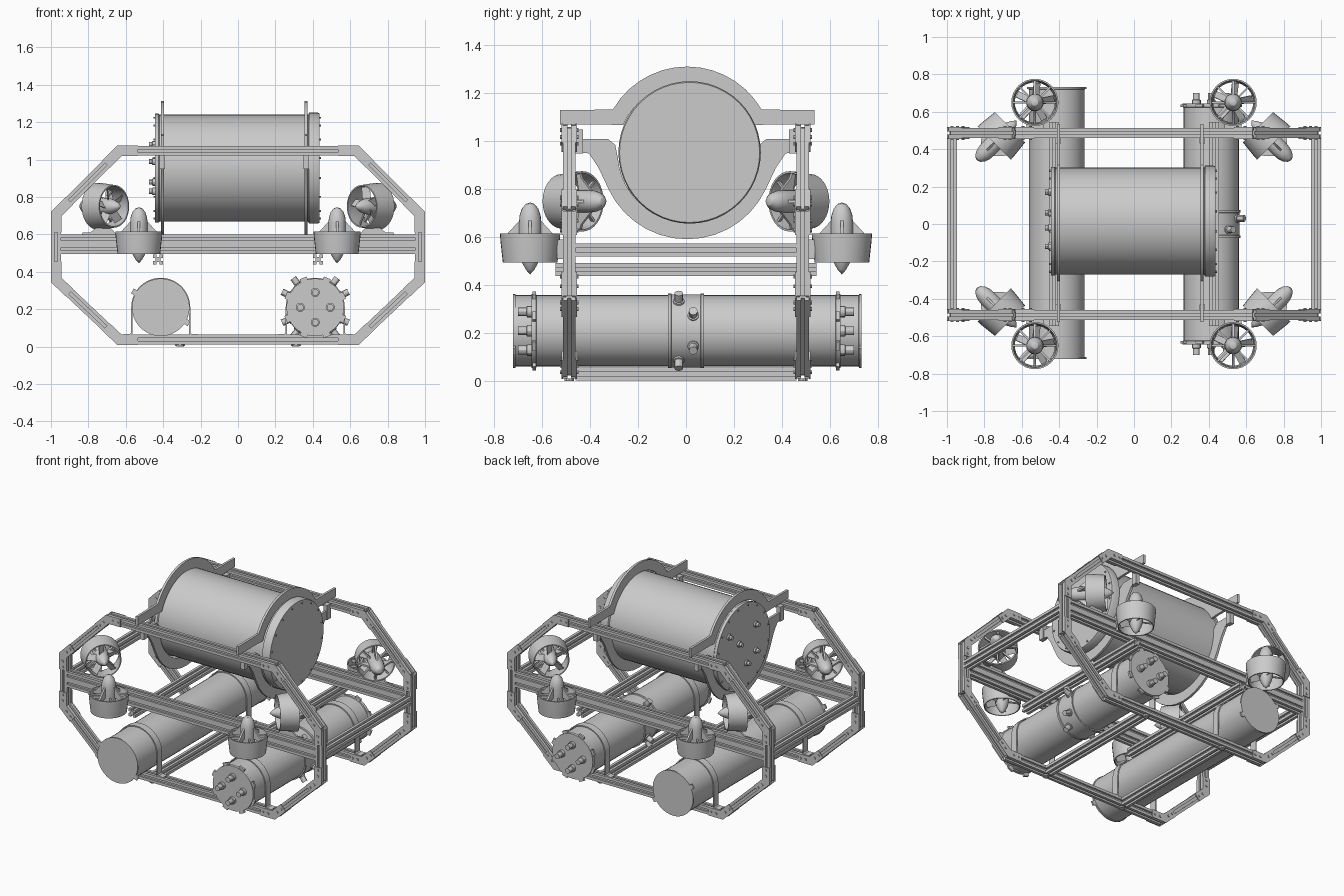
import bpy, bmesh
from math import sin, cos, pi, radians
from mathutils import Matrix, Vector

if "Cube" in bpy.data.objects:
    bpy.data.objects.remove(bpy.data.objects["Cube"])

T = Matrix.Translation
XZ = Matrix.Rotation(pi / 2, 4, 'X')                       # local xy -> world xz
YZ = Matrix(((0, 0, 1, 0), (1, 0, 0, 0), (0, 1, 0, 0), (0, 0, 0, 1)))  # local xy -> world yz


def aim(pos, direction):
    return T(Vector(pos)) @ Vector(direction).to_track_quat('Z', 'Y').to_matrix().to_4x4()


def finish(name, bm):
    bmesh.ops.recalc_face_normals(bm, faces=bm.faces)
    me = bpy.data.meshes.new(name)
    bm.to_mesh(me)
    bm.free()
    me.polygons.foreach_set("use_smooth", [True] * len(me.polygons))
    me.set_sharp_from_angle(angle=radians(30))
    ob = bpy.data.objects.new(name, me)
    bpy.context.collection.objects.link(ob)
    return ob


def prism(bm, pts, h, m):
    lo = [bm.verts.new(m @ Vector((x, y, -h / 2))) for x, y in pts]
    hi = [bm.verts.new(m @ Vector((x, y, h / 2))) for x, y in pts]
    bm.faces.new(lo[::-1])
    bm.faces.new(hi)
    for i in range(len(pts)):
        j = (i + 1) % len(pts)
        bm.faces.new((lo[i], lo[j], hi[j], hi[i]))


def box(bm, size, m):
    x, y = size[0] / 2, size[1] / 2
    prism(bm, [(-x, -y), (x, -y), (x, y), (-x, y)], size[2], m)


def lathe(bm, prof, m, seg=32, closed=False):
    """Spin (radius, height) points about local z; radius 0 becomes a pole."""
    rings = []
    for r, h in prof:
        n = 1 if r == 0 else seg
        rings.append([bm.verts.new(m @ Vector((r * cos(2 * pi * i / seg), r * sin(2 * pi * i / seg), h)))
                      for i in range(n)])
    pairs = list(zip(rings, rings[1:])) + ([(rings[-1], rings[0])] if closed else [])
    for a, b in pairs:
        for i in range(seg):
            j = (i + 1) % seg
            q = [a[i % len(a)], a[j % len(a)], b[j % len(b)], b[i % len(b)]]
            bm.faces.new(list(dict.fromkeys(q)))


def disc(bm, r, h0, h1, m, seg=32):
    lathe(bm, [(0, h0), (r, h0), (r, h1), (0, h1)], m, seg)


def arc(r, a0, a1, n, c=(0, 0)):
    return [(c[0] + r * cos(radians(a0 + (a1 - a0) * i / n)),
             c[1] + r * sin(radians(a0 + (a1 - a0) * i / n))) for i in range(n + 1)]


W = 0.0265


def rail(bm, a, b):
    """Slotted square extrusion from a to b."""
    a, b = Vector(a), Vector(b)
    g, d = 0.008, 0.013
    pts = []
    for k in range(4):
        c, s = (1, 0, -1, 0)[k], (0, 1, 0, -1)[k]
        pts += [(x * c - y * s, x * s + y * c) for x, y in
                ((W, -W), (W, -g), (W - d, -g), (W - d, g), (W, g))]
    prism(bm, pts, (b - a).length, aim((a + b) / 2, b - a))


# octagonal side frames with corner gussets, bolts and double middle rails
OCT = [(0.634, 1.047), (0.972, 0.709), (0.972, 0.356), (0.634, 0.037)]
OCT += [(-x, z) for x, z in OCT[::-1]]
for label, y in (("front", -0.487), ("back", 0.487)):
    bm, gs = bmesh.new(), bmesh.new()
    for i, p in enumerate(OCT):
        q, o = Vector(OCT[(i + 1) % 8]), Vector(OCT[i - 1])
        p = Vector(p)
        rail(bm, (p.x, y, p.y), (q.x, y, q.y))
        u1, u2 = (o - p).normalized(), (q - p).normalized()
        n1, n2 = Vector((u1.y, -u1.x)), Vector((-u2.y, u2.x))
        mit = (n1 + n2) / (1 + n1.dot(n2)) * 0.028
        L = 0.1
        out = [p + u1 * L + n1 * .028, p + mit, p + u2 * L + n2 * .028,
               p + u2 * L - n2 * .028, p - mit, p + u1 * L - n1 * .028]
        for s in (-1, 1):
            prism(gs, out, 0.006, T((0, y + s * 0.0295, 0)) @ XZ)
            for u in (u1, u2):
                for t in (0.04, 0.08):
                    b = p + u * t
                    disc(gs, 0.008, 0, 0.007, aim((b.x, y + s * 0.031, b.y), (0, s, 0)), 8)
    for z in (0.574, 0.521):
        rail(bm, (-0.946, y, z), (0.946, y, z))
    # brackets holding the angled thrusters
    for s in (-1, 1):
        prism(gs, [(s * .85, .575), (s * .83, .61), (s * .79, .61), (s * .76, .635), (s * .68, .635),
                   (s * .65, .6), (s * .65, .575)], 0.012, T((0, y, 0)) @ XZ)
    finish(label + "_octagon_frame", bm)
    finish(label + "_corner_gussets", gs)

# cross beams joining the two frames
bm = bmesh.new()
for s in (-1, 1):
    rail(bm, (s * 0.972, -0.46, 0.547), (s * 0.972, 0.46, 0.547))
    rail(bm, (s * 0.428, -0.545, 0.466), (s * 0.428, 0.545, 0.466))
    rail(bm, (s * 0.31, -0.46, 0.03), (s * 0.31, 0.46, 0.03))
    for y in (-0.487, 0.487):
        disc(bm, 0.02, 0, 0.012, T((s * 0.31, y, 0)), 10)
finish("cross_beams", bm)

# main pressure hull along x
HY, HZ = 0.015, 0.954
hull = aim((0, HY, HZ), (1, 0, 0))
bm = bmesh.new()
lathe(bm, [(0, -.445), (.291, -.445), (.291, -.425), (.286, -.42), (.286, .375), (.297, .38),
           (.297, .425), (.292, .437), (0, .437)], hull, 48)
for i in range(16):
    a = 2 * pi * (i + .5) / 16
    for x, d in ((.437, 1), (-.445, -1)):
        disc(bm, .006, 0, .006, aim((x, HY + .275 * cos(a), HZ + .275 * sin(a)), (d, 0, 0)), 6)
finish("main_hull", bm)

# cable connectors on the left hull end
CONN = [(0, 0), (.02, 0), (.02, .012), (.014, .014), (.014, .03), (0, .03)]
bm = bmesh.new()
for y, z in ((.17, 1.08), (.06, .99), (-.02, .83), (-.12, 1.06), (-.12, .88)):
    lathe(bm, CONN, aim((-.445, y, z), (-1, 0, 0)), 12)
finish("hull_connectors", bm)

# two-piece hull mounting plates
C = (0, HZ)
upper = ([(.53, 1.13)] + arc(.358, 30, 150, 14, C) + [(-.53, 1.13), (-.53, 1.07), (-.33, 1.07)]
         + arc(.29, 157, 23, 18, C) + [(.33, 1.07), (.53, 1.07)])
lower = ([(-.46, 1.01), (-.33, 1.01), (-.30, .985)] + arc(.29, 185, 355, 22, C)
         + [(.30, .985), (.33, 1.01), (.46, 1.01), (.46, .955), (.41, .95), (.37, .89)]
         + arc(.362, -25, -155, 14, C) + [(-.37, .89), (-.41, .95), (-.46, .955)])
for label, x in (("left", -.404), ("right", .364)):
    for part, pts in (("upper", upper), ("lower", lower)):
        bm = bmesh.new()
        prism(bm, pts, 0.016, T((x, 0.005, 0)) @ YZ)
        # angle blocks tying the plate to the frame
        for s in (-1, 1):
            if part == "lower":
                box(bm, (.03, .04, .1), T((x, s * .45, 1.0)))
        finish(f"{label}_hull_{part}_plate", bm)

# plain lower cylinder on the left
BX, BZ = 0.413, 0.21
bm = bmesh.new()
m = aim((-BX, 0, BZ), (0, 1, 0))
lathe(bm, [(0, -.722), (.154, -.722), (.154, -.712), (.149, -.71), (.149, .72), (.154, .722),
           (.154, .732), (0, .732)], m, 36)
for y in (-.717, .727):
    for a in (150, -30):
        box(bm, (.06, .03, .01), T((-BX, y, BZ)) @ XZ @ Matrix.Rotation(radians(a), 4, 'Z') @ T((.145, 0, 0)))
finish("left_cylinder", bm)

# instrument cylinder on the right with centre collar and end flanges
bm = bmesh.new()
m = aim((BX, 0, BZ), (0, 1, 0))
lathe(bm, [(0, -.645), (.154, -.645), (.154, -.625), (.148, -.623), (.148, -.075), (.156, -.075),
           (.156, -.062), (.152, -.06), (.152, .06), (.156, .062), (.156, .075), (.148, .075),
           (.148, .623), (.154, .625), (.154, .645), (0, .645)], m, 36)
for y in (-.633, .633):
    for k in range(8):
        box(bm, (.04, .04, .014), T((BX, y, BZ)) @ XZ
            @ Matrix.Rotation(pi * (k + .5) / 4, 4, 'Z') @ T((.15, 0, 0)))
finish("right_cylinder", bm)

PLUG = [(0, 0), (.024, 0), (.024, .02), (.018, .022), (.018, .058), (0, .058)]
bm = bmesh.new()
for s in (-1, 1):
    for dx, dz in ((0, .08), (0, -.08), (.08, 0), (-.08, 0)):
        lathe(bm, PLUG, aim((BX + dx, s * .643, BZ + dz), (0, s, 0)), 12)
for k, a in enumerate((25, 53, 127, 155, 205, 233, 307, 335)):
    d = Vector((cos(radians(a)), 0, sin(radians(a))))
    y = .03 if k % 4 in (0, 3) else -.03
    lathe(bm, PLUG, aim(Vector((BX, y, BZ)) + d * .138, d), 12)
finish("cylinder_plugs", bm)

# saddle straps clamping the lower cylinders to the frame
strap = ([(.2, .06), (.2, .067), (.165, .067), (.158, .075)] + arc(.158, 0, 180, 20, (0, BZ))
         + [(-.158, .075), (-.165, .067), (-.2, .067), (-.2, .06), (-.16, .06), (-.151, .07)]
         + arc(.151, 180, 0, 20, (0, BZ)) + [(.151, .07), (.16, .06)])
bm = bmesh.new()
for x in (-BX, BX):
    for y in (-.487, .487):
        prism(bm, strap, .05, T((x, y, 0)) @ XZ)
finish("cylinder_straps", bm)


# ducted thruster: duct ring, pod, support fins and propeller blades
def thruster(name, m):
    bm = bmesh.new()
    lathe(bm, [(.126, .06), (.124, .03), (.114, -.06), (.107, -.06), (.112, .03), (.118, .06)], m, 32, True)
    lathe(bm, [(0, .19), (.018, .184), (.034, .165), (.044, .135), (.047, .1), (.047, .03), (.042, -.03),
               (.034, -.06), (.018, -.09), (0, -.11)], m, 20)
    for k in range(8):
        r = m @ Matrix.Rotation(k * pi / 4, 4, 'Z')
        if k % 2 == 0:
            prism(bm, [(.04, .12), (.095, .06), (.117, .05), (.117, .03), (.04, .045)], .012, r @ XZ)
        else:
            prism(bm, [(.04, .05), (.117, .05), (.117, .036), (.04, .03)], .01, r @ XZ)
    for k in range(5):
        r = m @ Matrix.Rotation(k * 2 * pi / 5 + .2, 4, 'Z')
        box(bm, (.07, .045, .004), r @ T((.07, 0, -.02)) @ Matrix.Rotation(radians(40), 4, 'X'))
    finish(name, bm)


for sx, lx in ((-1, "left"), (1, "right")):
    for sy, ly in ((-1, "front"), (1, "back")):
        thruster(f"{ly}_{lx}_vertical_thruster", T((sx * .53, sy * .65, .555)))
        thruster(f"{ly}_{lx}_angled_thruster", aim((sx * .705, sy * .475, .75), (sx, -sy, 0)))
        # clamp between the vertical duct and the middle rails
        bm = bmesh.new()
        box(bm, (.09, .03, .08), T((sx * .53, sy * .523, .55)))
        finish(f"{ly}_{lx}_thruster_clamp", bm)
